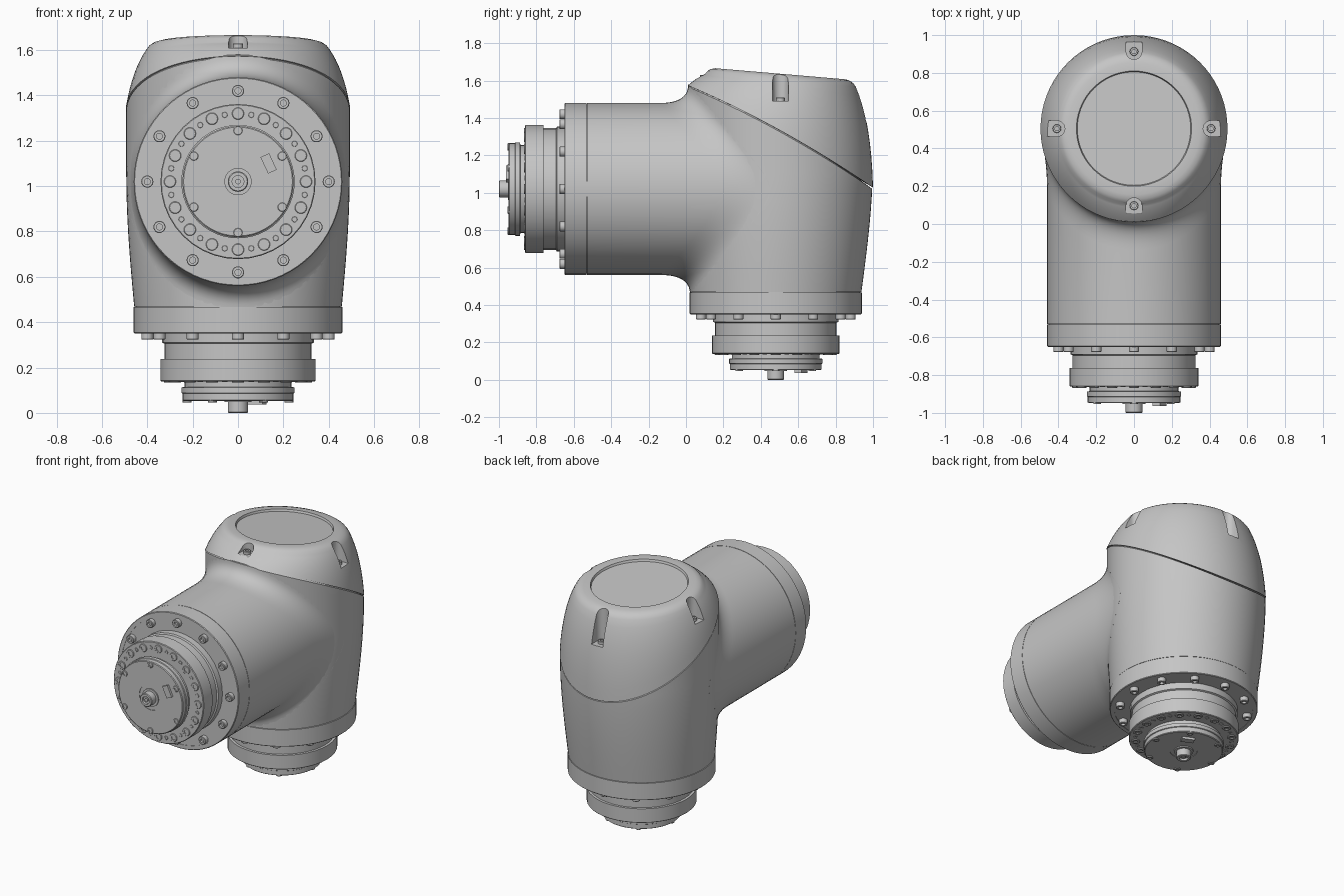
import bpy, bmesh, math
from mathutils import Matrix, Vector

if "Cube" in bpy.data.objects:
    bpy.data.objects.remove(bpy.data.objects["Cube"])

grey = bpy.data.materials.new("light_grey")
grey.diffuse_color = (0.56, 0.56, 0.56, 1)
grey.use_nodes = True
grey.node_tree.nodes["Principled BSDF"].inputs["Base Color"].default_value = grey.diffuse_color
TAU = math.tau


def add_loft(bm, rings):
    """Skin a list of closed rings and close both ends with fans."""
    vs = [[bm.verts.new(p) for p in ring] for ring in rings]
    n = len(vs[0])
    for a, b in zip(vs, vs[1:]):
        for i in range(n):
            j = (i + 1) % n
            bm.faces.new((a[i], a[j], b[j], b[i]))
    for ring in (vs[0], vs[-1]):
        mid = bm.verts.new(sum((v.co for v in ring), Vector()) / n)
        for i in range(n):
            bm.faces.new((ring[i], ring[(i + 1) % n], mid))


def finish(name, bm, smooth=True):
    bmesh.ops.recalc_face_normals(bm, faces=bm.faces)
    me = bpy.data.meshes.new(name)
    bm.to_mesh(me)
    bm.free()
    me.materials.append(grey)
    ob = bpy.data.objects.new(name, me)
    bpy.context.collection.objects.link(ob)
    if smooth:
        shade(ob)
    return ob


def shade(ob):
    bpy.ops.object.select_all(action='DESELECT')
    ob.select_set(True)
    bpy.context.view_layer.objects.active = ob
    bpy.ops.object.shade_smooth_by_angle(angle=math.radians(32))


def loft(name, rings, smooth=True):
    bm = bmesh.new()
    add_loft(bm, rings)
    return finish(name, bm, smooth)


def lathe(name, profile, seg, m, spots=((0, 0),)):
    """Turn (radius, depth from the tip) points, once at each spot."""
    bm = bmesh.new()
    for u, v in spots:
        add_loft(bm, [[m @ Vector((u + r * math.cos(TAU * i / seg),
                                   v + r * math.sin(TAU * i / seg), -t))
                       for i in range(seg)] for r, t in profile])
    return finish(name, bm)


def circle_spots(n, r, turn=0.0):
    return [(r * math.cos(TAU * (i + turn) / n), r * math.sin(TAU * (i + turn) / n))
            for i in range(n)]


def bolt(r, base, h, deep):
    top = base - h
    return [(r, base + 0.005), (r, top + 0.1 * r), (0.9 * r, top),
            (0.5 * r, top), (0.5 * r, top + deep)]


# ---- shared shapes of the housing
N = 72
AXIS_Z, ARM_R, CAP_Y, CAP_R = 1.02, 0.46, 0.505, 0.495


def grow(z):
    return max(0.0, min(1.0, (z - 0.47) / 0.6))


def body_r(z):
    return 0.458 + 0.035 * math.sin(math.pi / 2 * grow(z))


def body_y(z):
    return 0.48 + 0.025 * grow(z)


def seam(y):
    return 1.578 - 0.422 * y - 0.128 * y * y


def bezier(a, b, c, t):
    return a * (1 - t) ** 2 + b * 2 * t * (1 - t) + c * t * t


# ---- upright housing, cut off along the slanted seam
rings = []
for k in range(17):
    ring = []
    for i in range(N):
        c, s = math.cos(TAU * i / N), math.sin(TAU * i / N)
        top = seam(CAP_Y + CAP_R * s) - 0.008
        z = 0.47 + (top - 0.47) * k / 16
        ring.append(Vector((body_r(z) * c, body_y(z) + body_r(z) * s, z)))
    rings.append(ring)
rings.append([Vector((v.x * 0.97, CAP_Y + (v.y - CAP_Y) * 0.97, v.z + 0.012)) for v in rings[-1]])
loft("upright_housing", rings)

# ---- horizontal housing flaring into the upright one
STEPS = 10
rings = [[] for _ in range(STEPS + 2)]
for i in range(N):
    c, s = math.cos(TAU * i / N), math.sin(TAU * i / N)

    def on_body(rho):
        x, z = rho * c, AXIS_Z + rho * s
        return Vector((x, body_y(z) - math.sqrt(max(body_r(z) ** 2 - x * x, 0)), z))
    p1 = on_body(ARM_R)
    p0 = p1 - Vector((0, 0.15, 0))
    p2 = on_body(ARM_R + 0.03 + 0.07 * s * s)
    rings[0].append(Vector((p0.x, -0.53, p0.z)))
    for k in range(STEPS + 1):
        rings[k + 1].append(bezier(p0, p1, p2, k / STEPS))
loft("arm_housing", rings)


# ---- slanted cap with a shallow round recess on top
def top_z(y):
    return 1.668 - 0.085 * (y - 0.13)


def cap_point(c, s, r, drop):
    y = CAP_Y + r * s
    return Vector((r * c, y, top_z(y) - drop))


rings = [[] for _ in range(15)]
for i in range(N):
    c, s = math.cos(TAU * i / N), math.sin(TAU * i / N)
    y0 = CAP_Y + CAP_R * s
    low = Vector((CAP_R * c, y0, seam(y0)))
    high = cap_point(c, s, 0.405, 0.035)
    rm = 0.468 + 0.018 * s
    mid = Vector((rm * c, CAP_Y + rm * s, low.z + 0.65 * (high.z - low.z)))
    line = [bezier(low, mid, high, k / 8) for k in range(9)]
    line += [cap_point(c, s, r, d) for r, d in
             ((0.392, 0.018), (0.375, 0.007), (0.35, 0.0), (0.305, 0.0),
              (0.300, 0.014), (0.285, 0.014))]
    for ring, p in zip(rings, line):
        ring.append(p)
cap = loft("slanted_cap", rings, smooth=False)

# ---- four screw pockets in the cap: (direction, floor height)
pockets = [((0, -1), 1.61), ((1, 0), 1.49), ((-1, 0), 1.49), ((0, 1), 1.38)]
bm = bmesh.new()
for (dx, dy), floor in pockets:
    d, side = Vector((dx, dy, 0)), Vector((-dy, dx, 0))
    mid = Vector((0, CAP_Y, 0)) + d * 0.408
    plan = [mid + d * 0.2 - side * 0.042, mid + d * 0.2 + side * 0.042]
    plan += [mid + side * 0.042 * math.cos(math.pi * k / 10)
             - d * 0.042 * math.sin(math.pi * k / 10) for k in range(11)]
    add_loft(bm, [[p + Vector((0, 0, z)) for p in plan] for z in (floor, 1.8)])
cutter = finish("pocket_cutter", bm, smooth=False)
cutter.hide_render = True
mod = cap.modifiers.new("pockets", 'BOOLEAN')
mod.operation, mod.solver, mod.object = 'DIFFERENCE', 'EXACT', cutter
bpy.context.view_layer.objects.active = cap
bpy.ops.object.modifier_apply(modifier=mod.name)
bpy.data.objects.remove(cutter)
shade(cap)
for k, ((dx, dy), floor) in enumerate(pockets):
    lathe("cap_screw_%d" % k, bolt(0.023, 0, 0.02, 0.012), 12,
          Matrix.Translation((dx * 0.408, CAP_Y + dy * 0.408, floor)))


# ---- output flange, the same at the arm end and at the base
def flange(part, x_axis, y_axis, tip):
    z_axis = Vector(x_axis).cross(Vector(y_axis))
    m = Matrix((x_axis, y_axis, z_axis)).transposed().to_4x4()
    m.translation = tip
    lathe(part + "_collar", [(0.452, 0.48), (0.452, 0.467), (0.46, 0.467), (0.46, 0.354),
                             (0.456, 0.35), (0.43, 0.35), (0.43, 0.353), (0.30, 0.353)], N, m)
    lathe(part + "_neck", [(0.335, 0.36), (0.335, 0.31), (0.325, 0.305), (0.325, 0.22)], 40, m)
    lathe(part + "_drive_ring", [(0.32, 0.237), (0.342, 0.237), (0.342, 0.143),
                                 (0.338, 0.139), (0.22, 0.139)], 40, m)
    lathe(part + "_hub", [(0.235, 0.15), (0.235, 0.115), (0.25, 0.112), (0.25, 0.088),
                          (0.245, 0.085), (0.245, 0.056), (0.24, 0.052), (0.085, 0.052),
                          (0.085, 0.056), (0.06, 0.056), (0.06, 0.048), (0.03, 0.048)], 48, m)
    lathe(part + "_shaft", [(0.045, 0.06), (0.045, 0.004), (0.041, 0), (0.026, 0),
                            (0.026, 0.015), (0.012, 0.015), (0.012, 0.005)], 24, m)
    lathe(part + "_collar_bolts", bolt(0.027, 0.353, 0.03, 0.015), 14, m, circle_spots(12, 0.40))
    lathe(part + "_ring_bolts", bolt(0.027, 0.139, 0.006, 0.005), 14, m, circle_spots(16, 0.30))
    lathe(part + "_ring_pins", bolt(0.013, 0.139, 0.003, 0.002), 8, m, circle_spots(16, 0.30, 0.5))
    lathe(part + "_hub_bolts", bolt(0.02, 0.052, 0.006, 0.005), 12, m, circle_spots(6, 0.225, 0.5))
    # small tilted connector block on the hub face
    a = math.radians(25)
    u, v = Vector((math.cos(a), math.sin(a), 0)), Vector((-math.sin(a), math.cos(a), 0))
    plan = [Vector((0.135, 0.08, 0)) + u * i * 0.021 + v * j * 0.04
            for i, j in ((-1, -1), (1, -1), (1, 1), (-1, 1))]
    loft(part + "_connector", [[m @ (p - Vector((0, 0, t))) for p in plan]
                               for t in (0.056, 0.037)])


flange("arm", (1, 0, 0), (0, 0, 1), (0, -1, AXIS_Z))
flange("base", (0, 1, 0), (1, 0, 0), (0, 0.48, 0))
